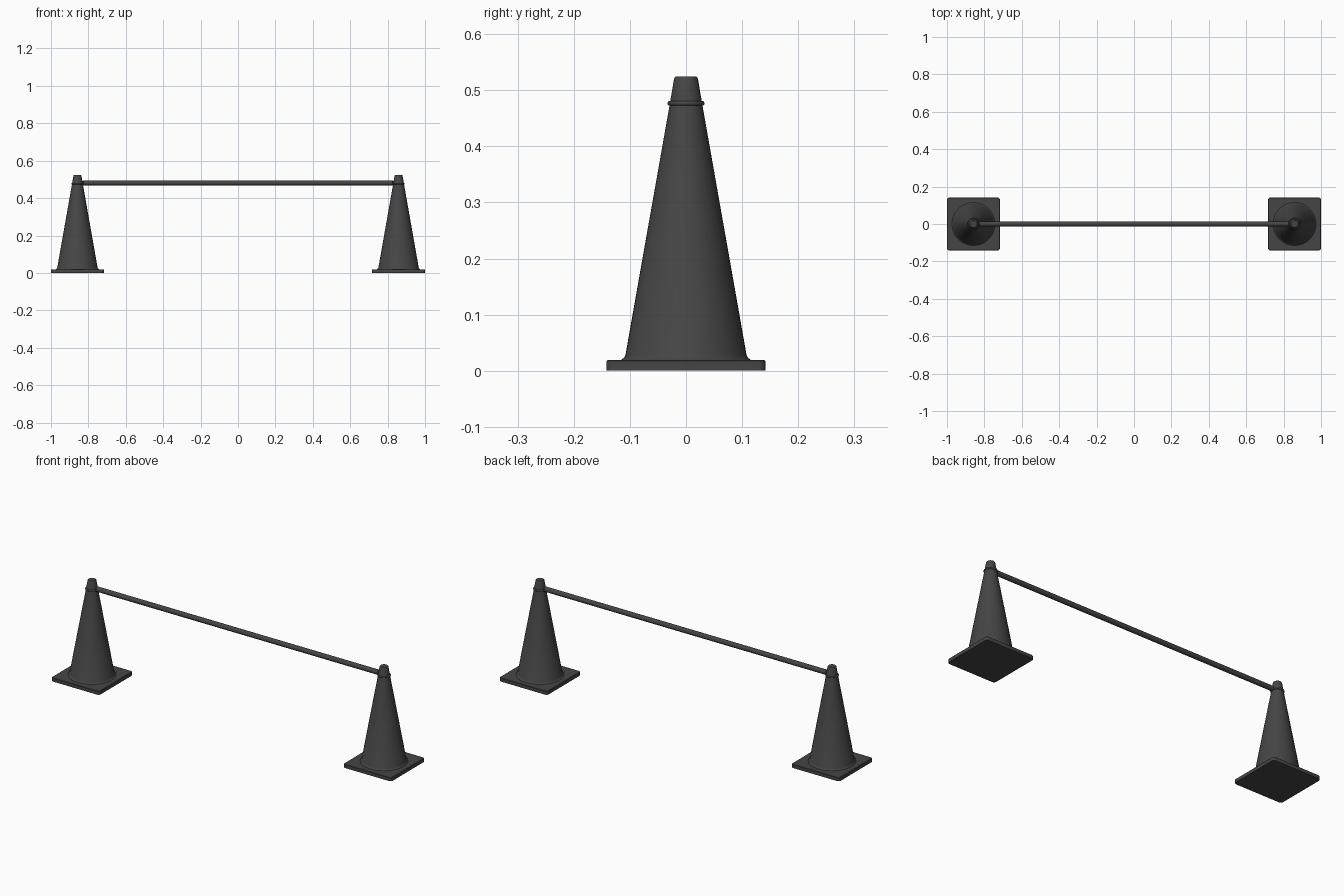
import bpy, bmesh, math

if "Cube" in bpy.data.objects:
    bpy.data.objects.remove(bpy.data.objects["Cube"])

CX, HALF, CORNER = 0.8585, 0.1415, 0.013   # cone centre offset, base half width, corner radius

# dark rubber
dark = bpy.data.materials.new("dark_rubber")
dark.diffuse_color = (0.06, 0.06, 0.06, 1)
dark.use_nodes = True
dark.node_tree.nodes["Principled BSDF"].inputs["Base Color"].default_value = dark.diffuse_color


def finish(name, bm, angle=35):
    bmesh.ops.recalc_face_normals(bm, faces=bm.faces[:])
    me = bpy.data.meshes.new(name)
    bm.to_mesh(me)
    bm.free()
    me.materials.append(dark)
    ob = bpy.data.objects.new(name, me)
    bpy.context.collection.objects.link(ob)
    bpy.ops.object.select_all(action='DESELECT')
    ob.select_set(True)
    bpy.context.view_layer.objects.active = ob
    bpy.ops.object.shade_smooth_by_angle(angle=math.radians(angle))
    return ob


def bridge(bm, a, b):
    n = len(a)
    for i in range(n):
        j = (i + 1) % n
        bm.faces.new((a[i], a[j], b[j], b[i]))


def lathe(name, profile, closed=False, n=48):
    """Revolve (radius, height) points around z."""
    bm = bmesh.new()
    rings = [[bm.verts.new((r * math.cos(2 * math.pi * i / n),
                            r * math.sin(2 * math.pi * i / n), z))
              for i in range(n)] for r, z in profile]
    for a, b in zip(rings, rings[1:]):
        bridge(bm, a, b)
    if closed:
        bridge(bm, rings[-1], rings[0])
    else:
        bm.faces.new(rings[0])
        bm.faces.new(rings[-1])
    return finish(name, bm)


def base_plate(name):
    """Square slab with rounded corners and a softened top edge."""
    bm = bmesh.new()
    loops = []
    for inset, z in ((0, 0), (0, 0.0175), (0.002, 0.0195)):
        ring = []
        for k in range(4):
            mid = math.pi / 4 + k * math.pi / 2
            sx, sy = math.copysign(1, math.cos(mid)), math.copysign(1, math.sin(mid))
            for s in range(5):
                a = k * math.pi / 2 + s * math.pi / 8
                r = CORNER - inset
                ring.append(bm.verts.new((sx * (HALF - CORNER) + r * math.cos(a),
                                          sy * (HALF - CORNER) + r * math.sin(a), z)))
        loops.append(ring)
    for a, b in zip(loops, loops[1:]):
        bridge(bm, a, b)
    bm.faces.new(loops[0])
    bm.faces.new(loops[-1])
    return finish(name, bm)


# cone body: flared foot, straight taper, softened tip
cone = [(0.119, 0.0160), (0.1135, 0.0208), (0.110, 0.0235), (0.1080, 0.0275),
        (0.0295, 0.472), (0.0215, 0.519), (0.0205, 0.522), (0.0185, 0.524)]
# hoop that drops over the cone tip
hoop = [(0.0285 + 0.0045 * math.cos(a), 0.4765 + 0.0045 * math.sin(a))
        for a in (2 * math.pi * i / 12 for i in range(12))]

for side, x in (("left", -CX), ("right", CX)):
    for ob in (base_plate("base_" + side),
               lathe("cone_" + side, cone),
               lathe("hoop_" + side, hoop, closed=True)):
        ob.location.x = x

# connecting bar with chamfered ends
L, R = 0.831, 0.013
bar = lathe("bar", [(R - 0.003, -L), (R, -L + 0.004), (R, L - 0.004), (R - 0.003, L)], n=24)
bar.rotation_euler = (0, math.pi / 2, 0)
bar.location.z = 0.481
